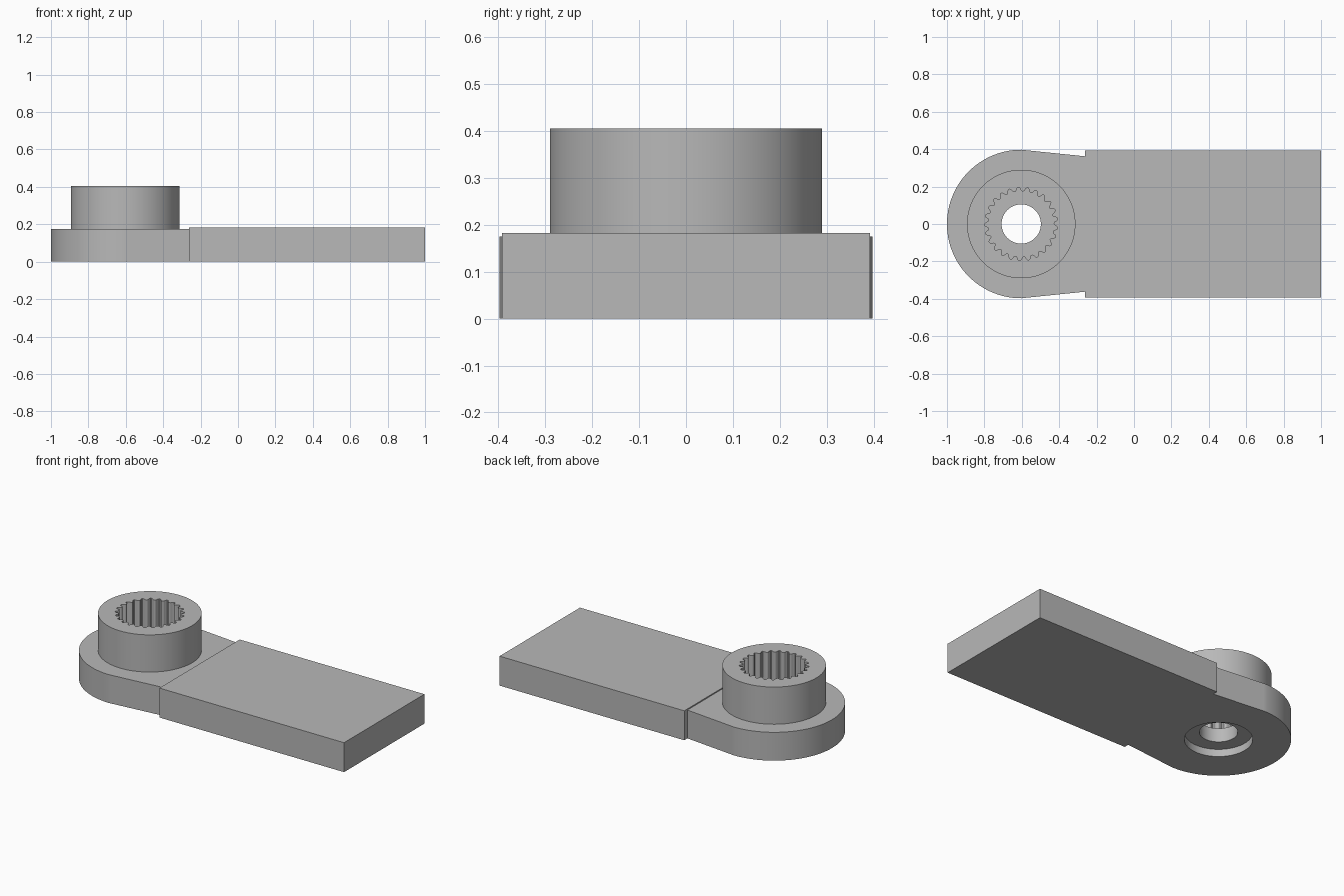
import bpy, bmesh
from math import sin, cos, pi, radians

cube = bpy.data.objects.get("Cube")
if cube:
    bpy.data.objects.remove(cube, do_unlink=True)

grey = bpy.data.materials.new("plain grey")
grey.use_nodes = True
grey.diffuse_color = (0.48, 0.48, 0.48, 1)
grey.node_tree.nodes["Principled BSDF"].inputs["Base Color"].default_value = (0.48, 0.48, 0.48, 1)

TEETH = 25
COUNT = TEETH * 8          # points around every loop
HUB_X = -0.603
ROUND = 0.397              # radius of the rounded end
NECK = 0.34                # distance from hub axis to the slab
CORNER = radians(46.8)     # direction of the neck corner
TAPER = (ROUND - NECK * sin(CORNER) / cos(CORNER)) / NECK
TOOTH = [0.174, 0.174, 0.178, 0.190, 0.196, 0.196, 0.190, 0.178]


def finish(name, bm):
    bmesh.ops.recalc_face_normals(bm, faces=bm.faces)
    mesh = bpy.data.meshes.new(name)
    bm.to_mesh(mesh)
    bm.free()
    mesh.materials.append(grey)
    obj = bpy.data.objects.new(name, mesh)
    bpy.context.collection.objects.link(obj)
    bpy.ops.object.select_all(action="DESELECT")
    obj.select_set(True)
    bpy.context.view_layer.objects.active = obj
    bpy.ops.object.shade_smooth_by_angle(angle=radians(25))
    return obj


def circle(radius):
    return lambda i: radius


def outline(i):
    """Rounded end, tapered sides and straight neck edge."""
    a = 2 * pi * min(i, COUNT - i) / COUNT
    if a > pi / 2:
        return ROUND
    if a > CORNER + 0.001:
        return ROUND / (sin(a) + TAPER * cos(a))
    return NECK / cos(a)


def spline(i):
    return TOOTH[i % len(TOOTH)]


# Hub: closed stack of loops, outside up and over, then down the bore
sections = [
    (outline, 0), (outline, 0.175),              # rounded arm end
    (circle(0.29), 0.175), (circle(0.29), 0.405),  # raised collar
    (spline, 0.405), (spline, 0.13),             # toothed socket
    (circle(0.105), 0.13), (circle(0.105), 0.045),  # screw hole
    (circle(0.187), 0.045), (circle(0.187), 0),  # underside recess
]
bm = bmesh.new()
loops = []
for radius, z in sections:
    loop = []
    for i in range(COUNT):
        a = 2 * pi * i / COUNT
        loop.append(bm.verts.new((HUB_X + radius(i) * cos(a), radius(i) * sin(a), z)))
    loops.append(loop)
for k, low in enumerate(loops):
    high = loops[(k + 1) % len(loops)]
    for i in range(COUNT):
        j = (i + 1) % COUNT
        bm.faces.new((low[i], low[j], high[j], high[i]))
finish("splined_hub", bm)

# Flat rectangular arm
start, end, width, height = HUB_X + NECK, 1.0, 0.785, 0.182
bm = bmesh.new()
bmesh.ops.create_cube(bm, size=1)
bmesh.ops.scale(bm, vec=(end - start, width, height), verts=bm.verts)
bmesh.ops.translate(bm, vec=((start + end) / 2, 0, height / 2), verts=bm.verts)
finish("arm_slab", bm)
